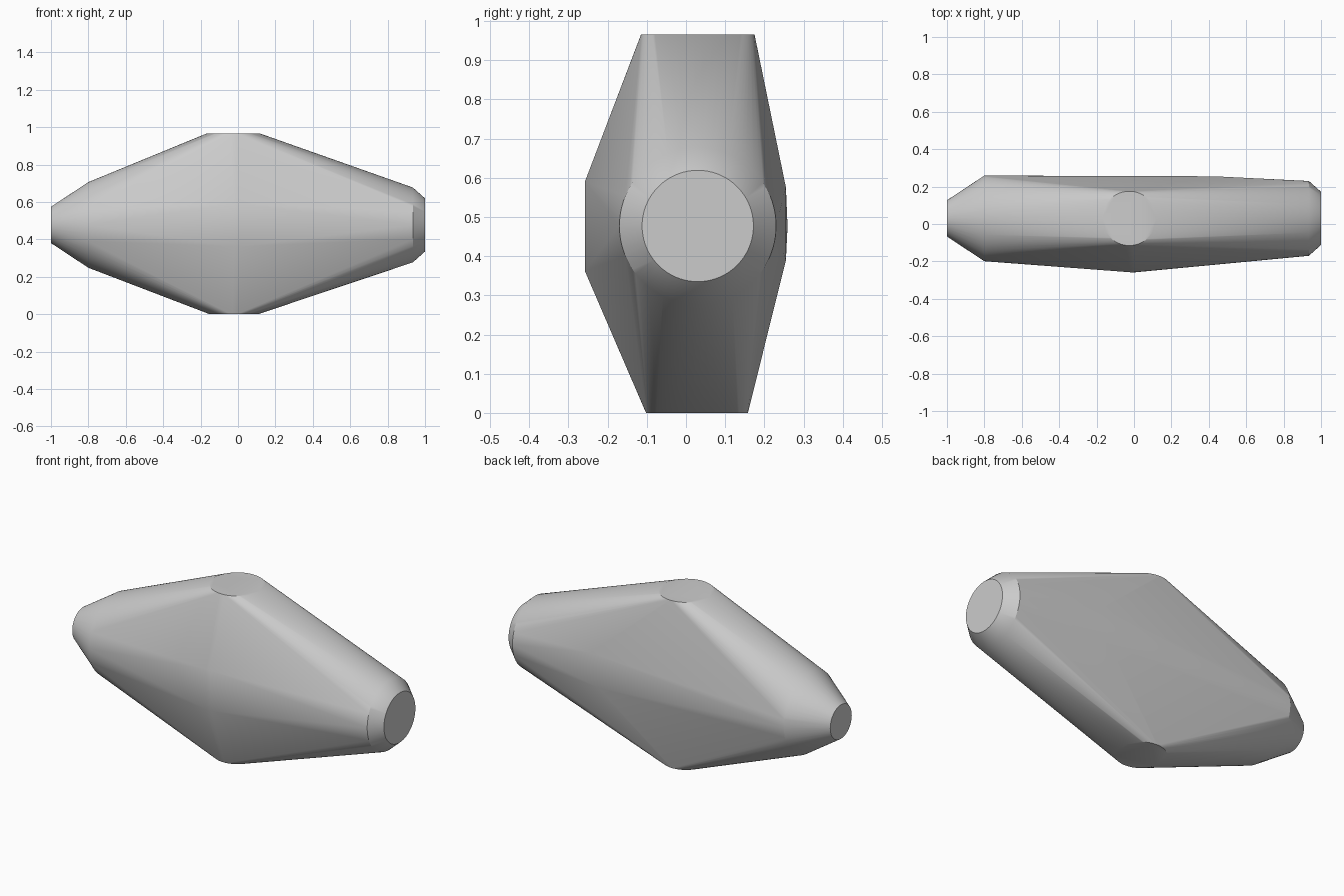
import bpy, bmesh, math
from mathutils import Vector

cube = bpy.data.objects.get("Cube")
if cube:
    bpy.data.objects.remove(cube, do_unlink=True)

SEGMENTS = 96


def ring(bm, centre, radius, axis):
    """Add a ring of vertices around a centre, facing along the x or z axis."""
    for i in range(SEGMENTS):
        a = math.tau * i / SEGMENTS
        u, v = radius * math.cos(a), radius * math.sin(a)
        offset = (0, u, v) if axis == "x" else (u, v, 0)
        bm.verts.new(Vector(centre) + Vector(offset))


bm = bmesh.new()

# Rounded ends along the long axis: each has a flat disc and a chamfer
for x, radius in ((1, 0.142), (0.935, 0.2), (-0.8, 0.229), (-1, 0.097)):
    ring(bm, (x, 0.03, 0.477), radius, "x")

# Round caps at the top and bottom
ring(bm, (-0.025, 0.03, 0.965), 0.145, "z")
ring(bm, (-0.022, 0.028, 0), 0.13, "z")

# Front ridge and back corners
for corner in ((0, -0.258, 0.59), (0.01, -0.258, 0.362), (-0.02, -0.258, 0.59),
               (-0.02, -0.258, 0.362), (0.43, 0.255, 0.575), (0.38, 0.255, 0.39)):
    bm.verts.new(corner)

# Stretch one tight skin over the rings and corners
hull = bmesh.ops.convex_hull(bm, input=bm.verts)
loose = {g for g in hull["geom_interior"] + hull["geom_unused"]
         if isinstance(g, bmesh.types.BMVert)}
bmesh.ops.delete(bm, geom=list(loose), context="VERTS")
bmesh.ops.dissolve_limit(bm, angle_limit=math.radians(0.2),
                         verts=bm.verts, edges=bm.edges)
bmesh.ops.recalc_face_normals(bm, faces=bm.faces)

mesh = bpy.data.meshes.new("faceted_body")
bm.to_mesh(mesh)
bm.free()
body = bpy.data.objects.new("faceted_body", mesh)
bpy.context.collection.objects.link(body)

# Plain grey material
grey = bpy.data.materials.new("plain_grey")
grey.use_nodes = True
colour = (0.6, 0.6, 0.6, 1)
grey.diffuse_color = colour
grey.node_tree.nodes["Principled BSDF"].inputs["Base Color"].default_value = colour
mesh.materials.append(grey)

# Smooth shading that keeps the disc rims crisp
bpy.ops.object.select_all(action="DESELECT")
body.select_set(True)
bpy.context.view_layer.objects.active = body
bpy.ops.object.shade_smooth_by_angle(angle=math.radians(30))
